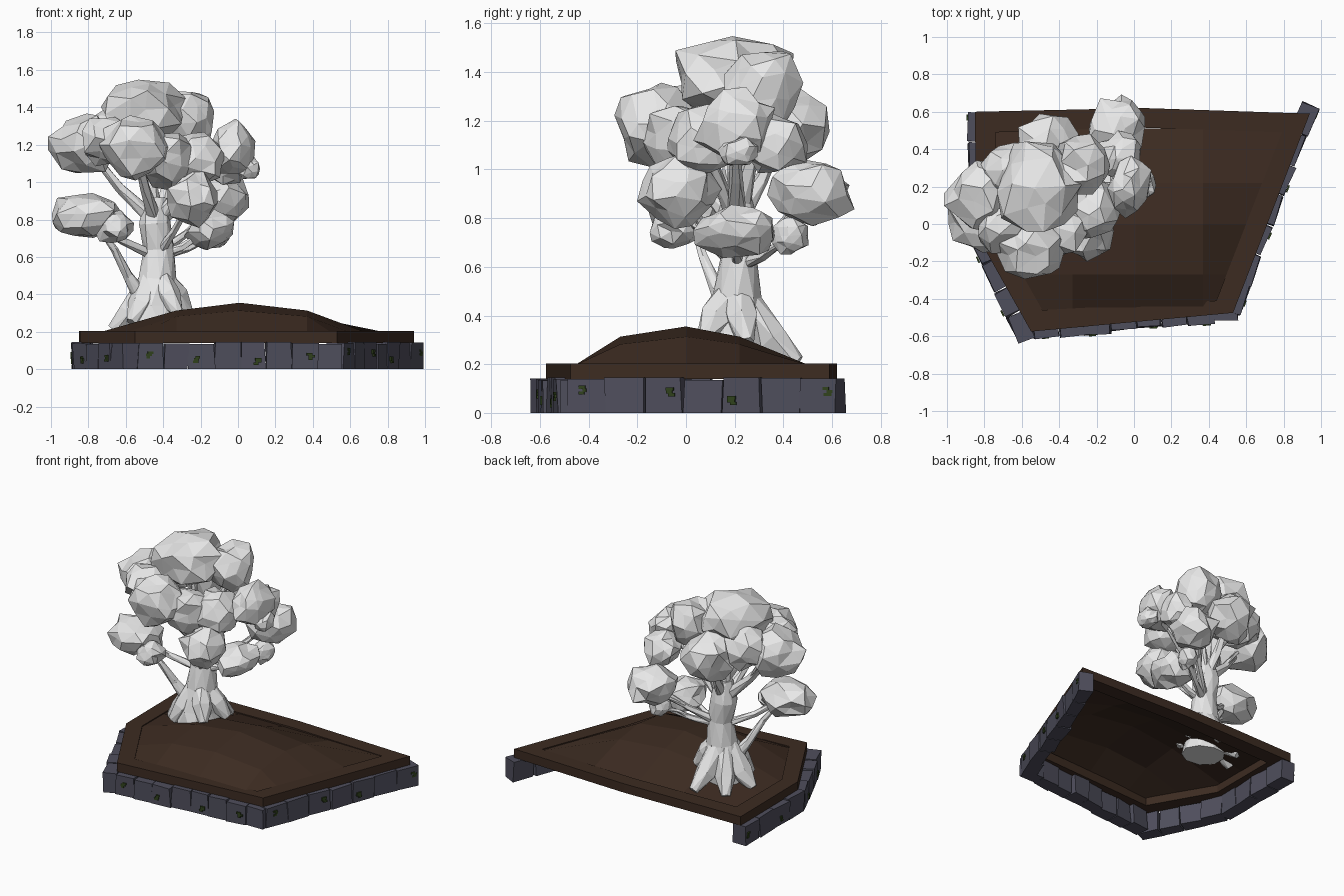
import bpy, bmesh, math, random
from mathutils import Vector, Matrix

if "Cube" in bpy.data.objects:
    bpy.data.objects.remove(bpy.data.objects["Cube"])

random.seed(11)


def material(name, rgb):
    m = bpy.data.materials.new(name)
    m.diffuse_color = (*rgb, 1)
    m.use_nodes = True
    m.node_tree.nodes["Principled BSDF"].inputs["Base Color"].default_value = m.diffuse_color
    return m


SOIL = material("dark_soil", (0.046, 0.0245, 0.0155))
STONE = material("slate_stone", (0.078, 0.077, 0.108))
MOSS = material("moss_green", (0.03, 0.054, 0.012))
WHITE = material("pale_tree", (0.8, 0.8, 0.8))


def finish(bm, name, mat):
    bmesh.ops.recalc_face_normals(bm, faces=bm.faces)
    me = bpy.data.meshes.new(name)
    bm.to_mesh(me)
    bm.free()
    me.materials.append(mat)
    ob = bpy.data.objects.new(name, me)
    bpy.context.collection.objects.link(ob)
    return ob


def tube(bm, path, sides=7, wobble=0.08):
    """Loft a tapered low-poly limb through (point, radius) pairs."""
    pts = [Vector(p) for p, r in path]
    rings = []
    for i, (p, r) in enumerate(path):
        d = pts[min(i + 1, len(pts) - 1)] - pts[max(i - 1, 0)]
        rot = Vector((0, 0, 1)).rotation_difference(d)
        ring = []
        for k in range(sides):
            a = 2 * math.pi * (k + 0.5 * (i % 2)) / sides
            rr = r * random.uniform(1 - wobble, 1 + wobble)
            off = Vector((rr * math.cos(a), rr * math.sin(a), 0))
            ring.append(bm.verts.new(pts[i] + rot @ off))
        rings.append(ring)
    for i, (a, b) in enumerate(zip(rings, rings[1:])):
        for k in range(sides):
            j = (k + 1) % sides
            if i % 2 == 0:
                bm.faces.new((a[k], b[k], b[k - 1]))
                bm.faces.new((a[k], a[j], b[k]))
            else:
                bm.faces.new((a[k], b[k], b[j]))
                bm.faces.new((a[k], a[j], b[j]))
    bm.faces.new(rings[0])
    bm.faces.new(rings[-1])


# Soil rim: a flat frame around the plot
outer = [(-0.85, 0.60), (-0.845, -0.05), (-0.55, -0.575), (0.53, -0.475), (0.94, 0.59), (0.05, 0.62)]
inner = [(-0.74, 0.49), (-0.74, -0.02), (-0.49, -0.46), (0.44, -0.41), (0.79, 0.49), (0.05, 0.515)]
bm = bmesh.new()
loops = [[bm.verts.new((x, y, z)) for x, y in ring]
         for ring, z in ((outer, 0.14), (outer, 0.203), (inner, 0.203), (inner, 0.14))]
for a, b in zip(loops, loops[1:] + loops[:1]):
    for k in range(len(a)):
        j = (k + 1) % len(a)
        bm.faces.new((a[k], a[j], b[j], b[k]))
finish(bm, "soil_rim", SOIL)

# Soil mound: open shell following the plot outline, raised in the middle
bm = bmesh.new()
rise = [0, 0.74, 1, 0.74, 0]
grid = []
for v, y in enumerate((-0.46, -0.27, 0.0, 0.22, 0.51)):
    left = -0.75 if y > -0.02 else -0.75 + (-0.02 - y) * 0.56
    right = 0.44 + (y + 0.43) * 0.385
    xs = (left, -0.33, 0.01, 0.37, right)
    grid.append([bm.verts.new((xs[u], y, 0.194 + 0.161 * rise[u] * rise[v])) for u in range(5)])
for v in range(4):
    for u in range(4):
        bm.faces.new((grid[v][u], grid[v][u + 1], grid[v + 1][u + 1], grid[v + 1][u]))
finish(bm, "soil_mound", SOIL)

# Stone border along left, front and right (back is open), with thin moss patches
stones, moss = bmesh.new(), bmesh.new()
for a, b, n in (((-0.85, 0.60), (-0.845, -0.06), 4), ((-0.85, -0.06), (-0.58, -0.63), 4),
                ((-0.54, -0.58), (0.56, -0.475), 8), ((0.53, -0.48), (0.945, 0.64), 7)):
    a, b = Vector(a), Vector(b)
    d = b - a
    step = d.length / n
    for i in range(n):
        c = a + d * ((i + 0.5) / n)
        turn = math.atan2(d.y, d.x) + random.uniform(-0.07, 0.07)
        h, depth = random.uniform(0.132, 0.146), random.uniform(0.085, 0.105)
        front = -0.037 + random.uniform(-0.007, 0.007)
        frame = Matrix.Translation((c.x, c.y, 0)) @ Matrix.Rotation(turn, 4, 'Z')
        size = Matrix.Diagonal((step * random.uniform(0.9, 1.02), depth, h, 1))
        vs = bmesh.ops.create_cube(
            stones, size=1, matrix=frame @ Matrix.Translation((0, front + depth / 2, h / 2)) @ size)['verts']
        for vert in vs:
            vert.co.x += random.uniform(-0.007, 0.007)
            vert.co.y += random.uniform(-0.007, 0.007)
        if i % 2 == 0:
            # each patch is a cluster of small overlapping plates
            px, pz = random.uniform(-0.3, 0.3) * step, random.uniform(0.03, 0.11)
            for q in range(3):
                off = (px + random.uniform(-0.012, 0.012), front - 0.004, pz + 0.012 * (q - 1))
                bmesh.ops.create_cube(moss, size=1, matrix=frame @ Matrix.Translation(off) @ Matrix.Diagonal(
                    (random.uniform(0.015, 0.035), 0.009, 0.013, 1)))
finish(stones, "stone_border", STONE)
finish(moss, "moss_patches", MOSS)

# Tree trunk with spreading roots
bm = bmesh.new()
tube(bm, [((-0.44, 0.19, 0.22), 0.15), ((-0.44, 0.2, 0.33), 0.135), ((-0.435, 0.21, 0.48), 0.1),
          ((-0.42, 0.215, 0.64), 0.08), ((-0.45, 0.21, 0.78), 0.09), ((-0.44, 0.21, 0.92), 0.06)], 9)
finish(bm, "trunk", WHITE)
bm = bmesh.new()
for x, y, z in ((-0.67, 0.2, 0.21), (-0.58, 0.38, 0.19), (-0.38, 0.46, 0.21), (-0.26, 0.25, 0.29),
                (-0.32, 0.07, 0.3), (-0.57, 0.08, 0.25)):
    end, top = Vector((x, y, z)), Vector((-0.44, 0.2, 0.52))
    mid = Vector((x * 0.6 - 0.44 * 0.4, y * 0.6 + 0.2 * 0.4, z + 0.09))
    tube(bm, [(top, 0.06), (mid, 0.07), (end, 0.03)], 6)
finish(bm, "roots", WHITE)

# Foliage clumps: centre and radii; the first twelve carry branches
clumps = [
    ((-0.50, 0.19, 1.38), (0.23, 0.26, 0.18)), ((-0.55, -0.13, 1.19), (0.19, 0.16, 0.18)),
    ((-0.82, 0.15, 1.20), (0.18, 0.19, 0.17)), ((-0.27, 0.32, 1.33), (0.16, 0.17, 0.17)),
    ((-0.03, 0.20, 1.18), (0.12, 0.16, 0.16)), ((-0.09, 0.51, 0.91), (0.15, 0.17, 0.14)),
    ((-0.81, 0.01, 0.82), (0.19, 0.16, 0.13)), ((-0.15, 0.21, 0.75), (0.14, 0.17, 0.11)),
    ((-0.24, -0.03, 0.92), (0.15, 0.16, 0.15)), ((-0.48, 0.41, 1.18), (0.18, 0.17, 0.17)),
    ((-0.22, 0.08, 1.12), (0.16, 0.16, 0.15)), ((-0.10, 0.43, 0.73), (0.07, 0.08, 0.08)),
    ((-0.39, -0.02, 1.12), (0.16, 0.17, 0.15)), ((-0.70, 0.00, 1.21), (0.15, 0.15, 0.15)),
    ((-0.66, 0.28, 1.24), (0.16, 0.16, 0.15)), ((-0.07, 0.36, 1.10), (0.12, 0.14, 0.13)),
    ((0.06, 0.22, 1.07), (0.06, 0.08, 0.07)), ((-0.66, -0.05, 0.76), (0.10, 0.10, 0.09)),
]
bm = bmesh.new()
for c, r in clumps:
    spin = Matrix.Rotation(random.uniform(0, 6), 4, 'Z') @ Matrix.Rotation(random.uniform(0, 6), 4, 'X')
    vs = bmesh.ops.create_icosphere(bm, subdivisions=2, radius=1, matrix=spin)['verts']
    for vert in vs:
        p = vert.co * random.uniform(0.84, 1.08)
        p += Vector(random.uniform(-0.12, 0.12) for k in range(3))
        vert.co = Vector(c) + Vector(p[k] * r[k] for k in range(3))
finish(bm, "foliage", WHITE)

# Branches: bent limbs from the trunk into the clumps, with side twigs
bm = bmesh.new()
for c, r in clumps[:12]:
    c = Vector(c)
    high = c.z > 1.0
    start = Vector((-0.44, 0.21, 0.78 if high else 0.6))
    mid = start.lerp(c, 0.5) + Vector((0, 0, -0.02))
    tube(bm, [(start, 0.045 if high else 0.03), (mid, 0.028 if high else 0.02), (c, 0.016)], 5)
    twig = c + Vector((random.uniform(-0.5, 0.5) * r[0], random.uniform(-0.5, 0.5) * r[1], -0.2 * r[2]))
    tube(bm, [(mid, 0.016), (mid.lerp(twig, 0.5) + Vector((0, 0, 0.02)), 0.012), (twig, 0.01)], 4)
# low limb on the left, rising from the flared base
tube(bm, [((-0.5, 0.18, 0.36), 0.05), ((-0.59, 0.13, 0.5), 0.03), ((-0.66, 0.07, 0.64), 0.02),
          ((-0.76, 0.03, 0.78), 0.013)], 6)
finish(bm, "branches", WHITE)
